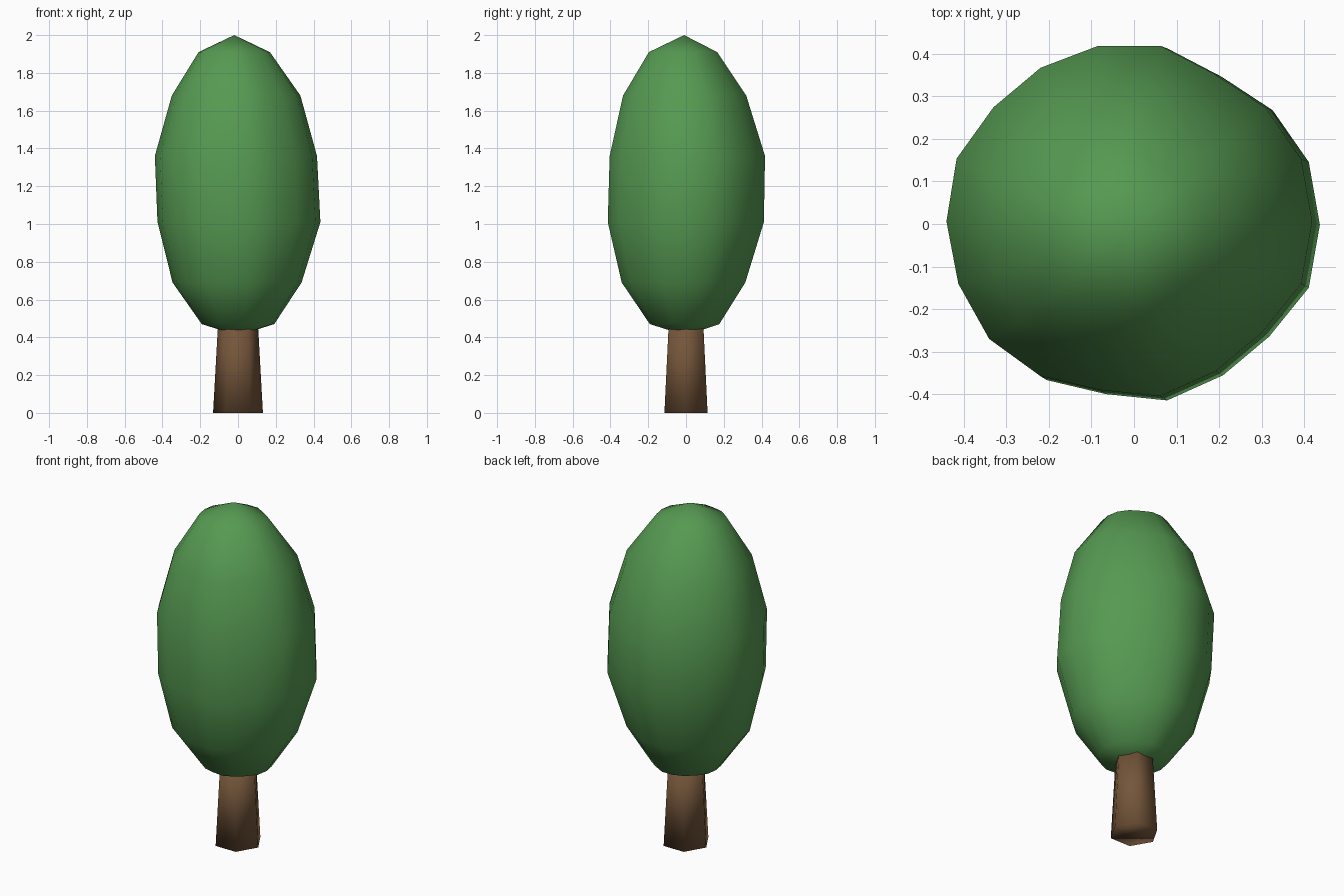
import bpy, bmesh, math

if "Cube" in bpy.data.objects:
    bpy.data.objects.remove(bpy.data.objects["Cube"])


def material(name, color):
    m = bpy.data.materials.new(name)
    m.diffuse_color = (*color, 1)
    m.use_nodes = True
    m.node_tree.nodes["Principled BSDF"].inputs["Base Color"].default_value = m.diffuse_color
    return m


def lathe(name, rings, wobble, bottom, top, mat):
    """Stack rings (z, radius, cx, cy), then close both ends with fans at the poles."""
    n = len(wobble)
    bm = bmesh.new()
    loops = []
    for z, r, cx, cy in rings:
        loops.append([bm.verts.new((cx + r * w * math.cos(math.tau * i / n),
                                    cy + r * w * math.sin(math.tau * i / n), z))
                      for i, w in enumerate(wobble)])
    for a, b in zip(loops, loops[1:]):
        for i in range(n):
            j = (i + 1) % n
            bm.faces.new((a[i], a[j], b[j], b[i]))
    if bottom and top:
        lo, hi = bm.verts.new(bottom), bm.verts.new(top)
        for i in range(n):
            j = (i + 1) % n
            bm.faces.new((lo, loops[0][j], loops[0][i]))
            bm.faces.new((hi, loops[-1][i], loops[-1][j]))
    else:
        bm.faces.new(loops[0][::-1])
        bm.faces.new(loops[-1])
    bmesh.ops.recalc_face_normals(bm, faces=bm.faces)
    for f in bm.faces:
        f.smooth = True
    mesh = bpy.data.meshes.new(name)
    bm.to_mesh(mesh)
    bm.free()
    mesh.materials.append(mat)
    obj = bpy.data.objects.new(name, mesh)
    bpy.context.collection.objects.link(obj)
    return obj


green = material("leaf green", (0.093, 0.323, 0.084))
brown = material("bark brown", (0.175, 0.092, 0.042))

# Trunk: tapered hexagonal post reaching into the crown
lathe("trunk", [(0, 0.132, 0, 0), (0.5, 0.104, 0, 0)], [1] * 6, None, None, brown)

# Crown: tall, slightly irregular ellipsoid with 18 sides
wobble = [1.01, 1.01, 0.98, 0.94, 0.985, 0.985, 0.98, 0.98, 1.015,
          1.01, 1.005, 1.01, 0.985, 0.945, 0.98, 0.955, 0.955, 1.01]
rings = [(0.47, 0.19, 0.0, -0.008),
         (0.69, 0.338, -0.005, -0.014),
         (1.01, 0.427, 0.005, -0.002),
         (1.36, 0.425, -0.011, 0.006),
         (1.68, 0.337, -0.01, -0.008),
         (1.91, 0.187, -0.02, -0.016)]
lathe("crown", rings, wobble, (0, 0, 0.41), (-0.02, -0.01, 2.0), green)
